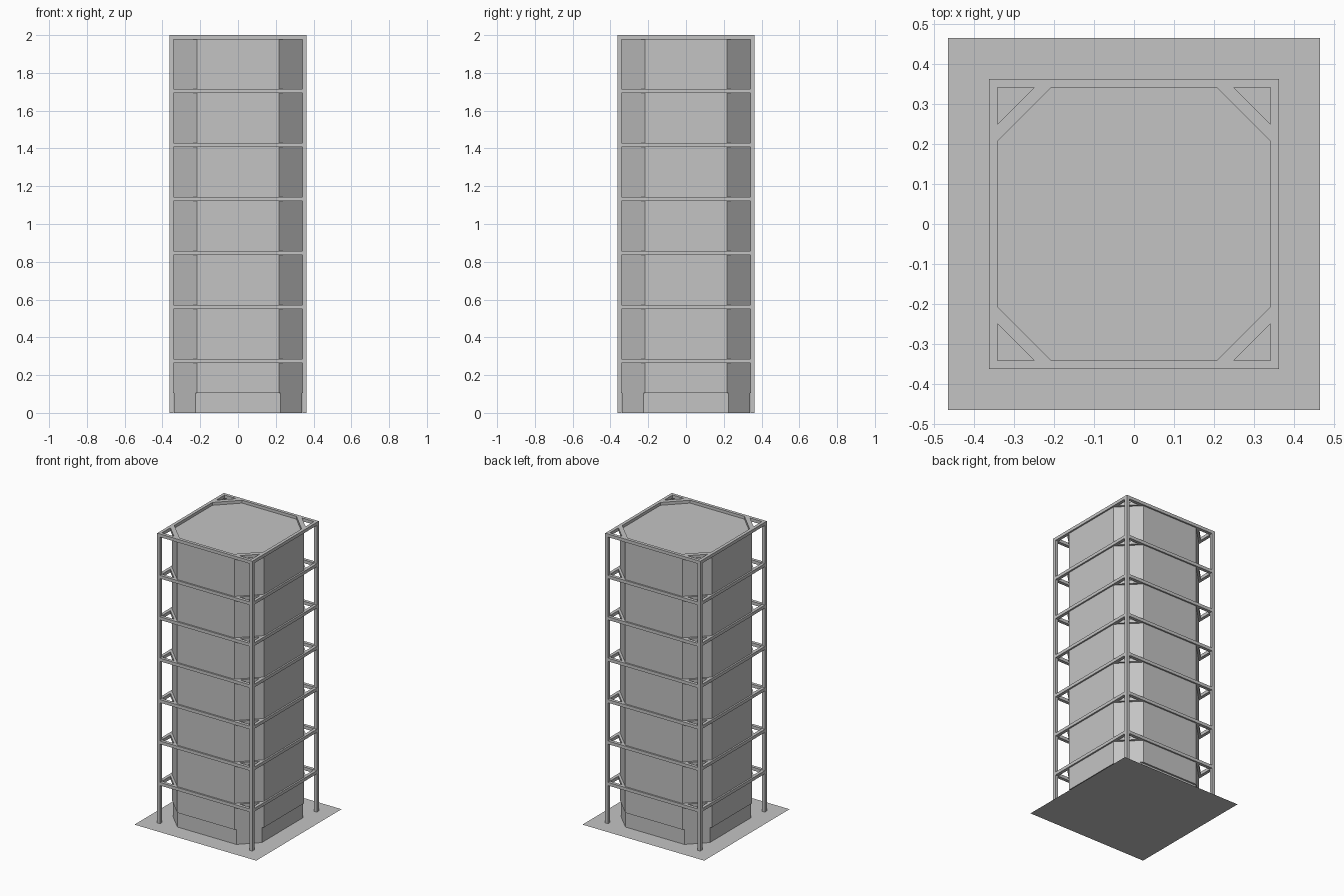
import bpy
import bmesh

cube = bpy.data.objects.get("Cube")
if cube:
    bpy.data.objects.remove(cube, do_unlink=True)

concrete = bpy.data.materials.new("concrete grey")
concrete.use_nodes = True
grey = (0.55, 0.55, 0.55, 1)
concrete.diffuse_color = grey
concrete.node_tree.nodes["Principled BSDF"].inputs["Base Color"].default_value = grey

OUT, INN = 0.363, 0.341      # outer and inner faces of the frame
FLOORS = 7
STOREY = 2 / FLOORS
BEAM = 0.022


def prism(name, outline, z0, z1):
    """Extrude a flat outline from z0 to z1; equal heights give one sheet."""
    bm = bmesh.new()
    face = bm.faces.new([bm.verts.new((x, y, z0)) for x, y in outline])
    if z1 > z0:
        geom = bmesh.ops.extrude_face_region(bm, geom=[face])["geom"]
        top = [v for v in geom if isinstance(v, bmesh.types.BMVert)]
        bmesh.ops.translate(bm, verts=top, vec=(0, 0, z1 - z0))
        bmesh.ops.recalc_face_normals(bm, faces=bm.faces)
    mesh = bpy.data.meshes.new(name)
    bm.to_mesh(mesh)
    bm.free()
    mesh.materials.append(concrete)
    obj = bpy.data.objects.new(name, mesh)
    bpy.context.collection.objects.link(obj)
    return obj


def rect(x0, x1, y0, y1):
    return [(x0, y0), (x1, y0), (x1, y1), (x0, y1)]


def quarter_turns(points):
    """Yield the outline turned to each of the four sides."""
    for _ in range(4):
        yield points
        points = [(-y, x) for x, y in points]


def octagon(half, cut):
    return [p for pair in quarter_turns([(half, -cut), (half, cut)]) for p in pair]


# Ground sheet
prism("ground_slab", rect(-0.465, 0.465, -0.465, 0.465), 0, 0)

# Chamfered tower on a slightly recessed plinth
prism("plinth", octagon(0.34, 0.225), 0, 0.105)
prism("tower_body", octagon(0.352, 0.218), 0.105, 1.98)

# Corner posts
for post in quarter_turns(rect(INN, OUT, INN, OUT)):
    prism("corner_post", post, 0, 2)

# Ring beams and diagonal corner braces at every floor
brace = [(0.207, INN), (INN, 0.207), (INN, 0.25), (0.25, INN)]
for floor in range(1, FLOORS + 1):
    top = floor * STOREY
    for beam in quarter_turns(rect(INN, OUT, -INN, INN)):
        prism("ring_beam", beam, top - BEAM, top)
    for diagonal in quarter_turns(brace):
        prism("corner_brace", diagonal, top - BEAM, top)
